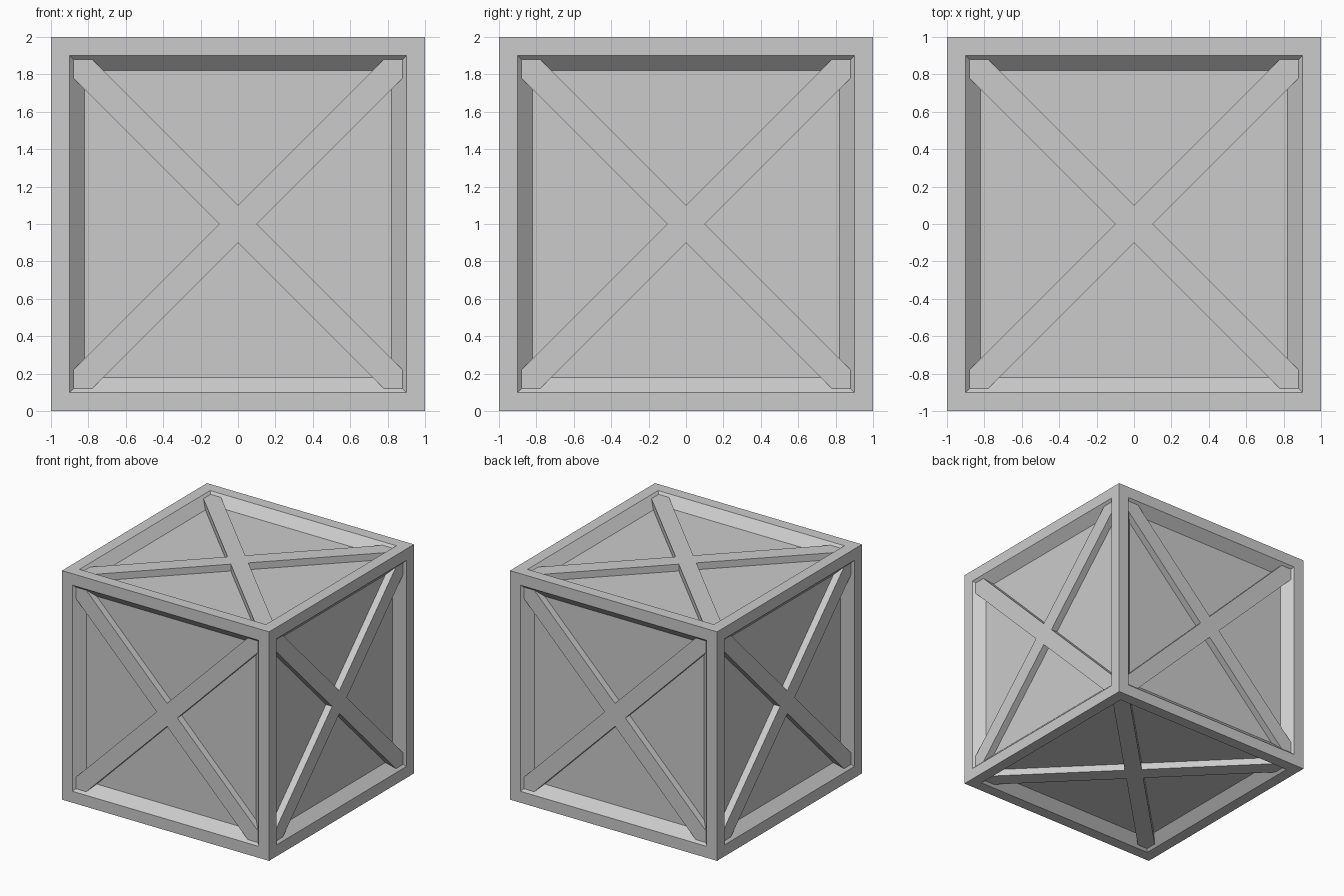
import bpy, bmesh
from math import pi
from mathutils import Matrix, Vector

if "Cube" in bpy.data.objects:
    bpy.data.objects.remove(bpy.data.objects["Cube"])

CENTRE = Matrix.Translation((0, 0, 1))
FRAME, BEVEL = 0.10, 0.08      # frame width, recess slope (45 degrees)
BRACE_TOP, END, HALF = 0.98, 0.88, 0.10


def finish(bm, name):
    mesh = bpy.data.meshes.new(name)
    bmesh.ops.recalc_face_normals(bm, faces=bm.faces)
    bm.to_mesh(mesh)
    bm.free()
    obj = bpy.data.objects.new(name, mesh)
    bpy.context.collection.objects.link(obj)
    return obj


# Crate body: cube with a framed, sloped recess in every face
bm = bmesh.new()
bmesh.ops.create_cube(bm, size=2, matrix=CENTRE)
panels = bm.faces[:]
bmesh.ops.inset_individual(bm, faces=panels, thickness=FRAME, use_even_offset=True)
bmesh.ops.inset_individual(bm, faces=panels, thickness=BEVEL, depth=-BEVEL,
                           use_even_offset=True)
finish(bm, "crate_body")


# Cross brace: X-shaped outline, one quarter repeated around the centre
def cross_brace(name, rotation):
    bm = bmesh.new()
    quarter = [(HALF, 0), (END, END - HALF), (END, END), (END - HALF, END)]
    verts = []
    for i in range(4):
        turn = Matrix.Rotation(i * pi / 2, 4, 'Z')
        verts += [bm.verts.new(turn @ Vector((x, y, BRACE_TOP))) for x, y in quarter]
    top = bm.faces.new(verts)
    ext = bmesh.ops.extrude_face_region(bm, geom=[top], use_keep_orig=True)
    lower = [g for g in ext["geom"] if isinstance(g, bmesh.types.BMVert)]
    bmesh.ops.translate(bm, verts=lower, vec=(0, 0, -(BRACE_TOP - 1 + BEVEL)))
    bm.transform(CENTRE @ rotation)
    finish(bm, name)


# One brace on each of the six faces
for name, angle, axis in [("top", 0, 'X'), ("bottom", pi, 'X'),
                          ("front", pi / 2, 'X'), ("back", -pi / 2, 'X'),
                          ("right", pi / 2, 'Y'), ("left", -pi / 2, 'Y')]:
    cross_brace(name + "_cross_brace", Matrix.Rotation(angle, 4, axis))
